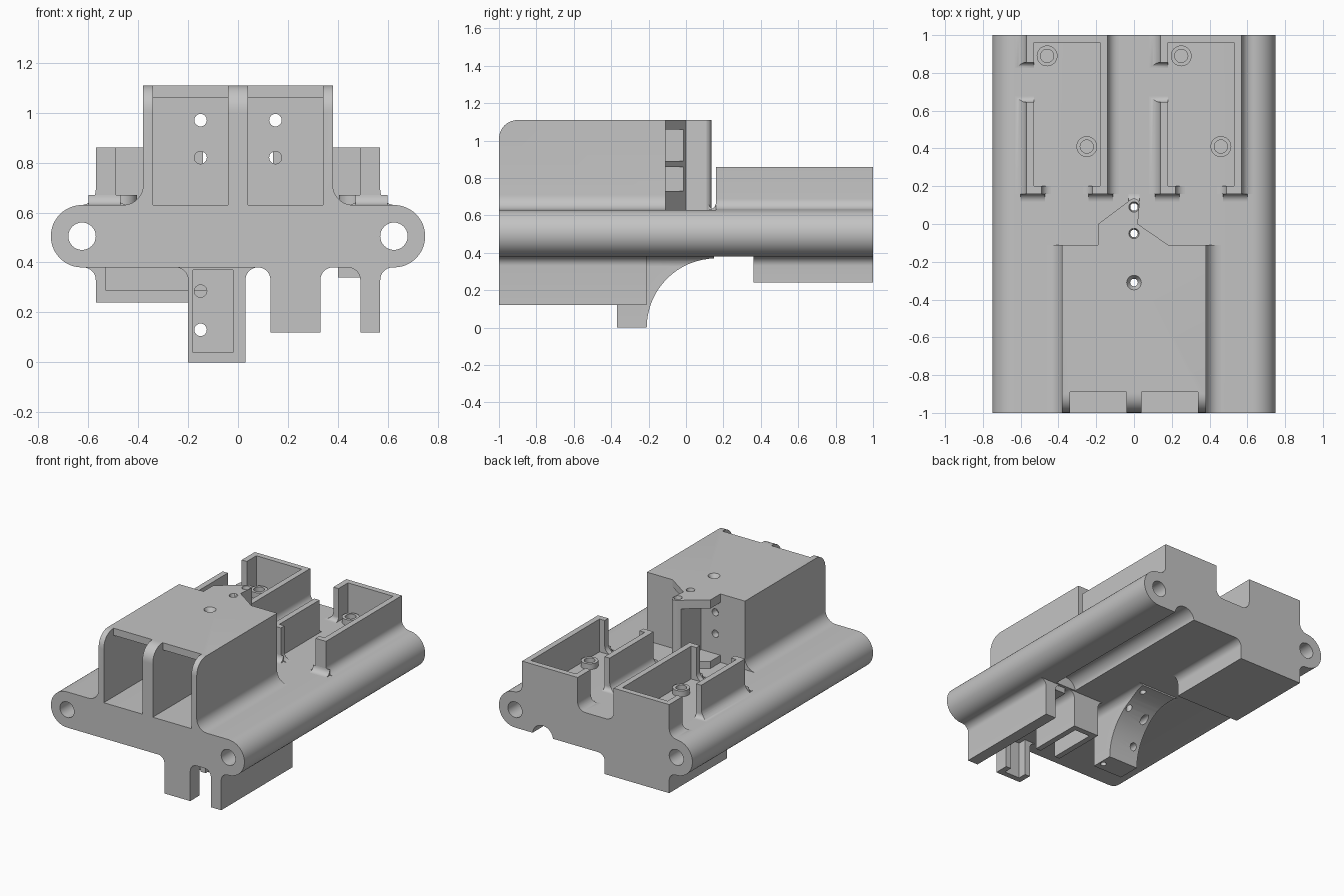
import bpy, bmesh, math
from mathutils import Vector

cube = bpy.data.objects.get("Cube")
if cube:
    bpy.data.objects.remove(cube, do_unlink=True)

grey = bpy.data.materials.new("light_grey")
grey.use_nodes = True
colour = (0.55, 0.55, 0.55, 1)
grey.diffuse_color = colour
grey.node_tree.nodes["Principled BSDF"].inputs["Base Color"].default_value = colour


def arc(cx, cy, r, a0, a1, n=8):
    """Points along an arc, angles in degrees."""
    steps = [math.radians(a0 + (a1 - a0) * i / n) for i in range(n + 1)]
    return [(cx + r * math.cos(a), cy + r * math.sin(a)) for a in steps]


def prism(name, pts, lo, hi, axis):
    """Extrude a 2D profile: (x,z) along y, (y,z) along x, (x,y) along z."""
    place = {"x": lambda p, t: (t, p[0], p[1]),
             "y": lambda p, t: (p[0], t, p[1]),
             "z": lambda p, t: (p[0], p[1], t)}[axis]
    bm = bmesh.new()
    face = bm.faces.new([bm.verts.new(place(p, lo)) for p in pts])
    out = bmesh.ops.extrude_face_region(bm, geom=[face])
    moved = [v for v in out["geom"] if isinstance(v, bmesh.types.BMVert)]
    shift = Vector(place((0, 0), hi)) - Vector(place((0, 0), lo))
    bmesh.ops.translate(bm, verts=moved, vec=shift)
    bmesh.ops.recalc_face_normals(bm, faces=bm.faces)
    mesh = bpy.data.meshes.new(name)
    bm.to_mesh(mesh)
    bm.free()
    obj = bpy.data.objects.new(name, mesh)
    bpy.context.collection.objects.link(obj)
    mesh.materials.append(grey)
    return obj


def box(name, x0, x1, y0, y1, z0, z1):
    return prism(name, [(x0, z0), (x1, z0), (x1, z1), (x0, z1)], y0, y1, "y")


def rod(name, a, b, r, lo, hi, axis, n=32):
    return prism(name, arc(a, b, r, 0, 360 - 360 / n, n - 1), lo, hi, axis)


def cone(name, x, y, z0, z1, r0, r1):
    obj = rod(name, 0, 0, 1, z0, z1, "z", 24)
    for v in obj.data.vertices:
        r = r0 if v.co.z < (z0 + z1) / 2 else r1
        v.co.x, v.co.y = x + v.co.x * r, y + v.co.y * r
    return obj


def rib(name, x0, x1, root, tip, y0, y1, r):
    """Bar standing on (or hanging from) the root height, with filleted feet."""
    s = 1 if tip > root else -1
    right = [(x, root + s * z) for x, z in arc(x1 + r, r, r, 270, 180)]
    left = [(x, root + s * z) for x, z in arc(x0 - r, r, r, 0, -90)]
    return prism(name, right + [(x1, tip), (x0, tip)] + left, y0, y1, "y")


def gap(name, a0, a1, r, lo, hi, axis):
    """Cutter for an opening down to the deck, leaving fillets in its corners."""
    z = 0.63
    return prism(name, [(a0, z + 0.4)] + arc(a0 + r, z + r, r, 180, 270)
                 + [(a0 + r, z - 0.03), (a1 - r, z - 0.03)]
                 + arc(a1 - r, z + r, r, 270, 360) + [(a1, z + 0.4)], lo, hi, axis)


def foot(name, x0, x1, y, r, s):
    """Fillet strip along x at the foot of a wall facing s*y."""
    pts = [(y + s * a, b) for a, b in arc(r, 0.63 + r, r, 180, 270)]
    return prism(name, pts + [(y, 0.63)], x0, x1, "x")


def cut(target, *cutters):
    for c in cutters:
        mod = target.modifiers.new("cut", "BOOLEAN")
        mod.operation, mod.solver, mod.object = "DIFFERENCE", "EXACT", c
        bpy.context.view_layer.update()
        graph = bpy.context.evaluated_depsgraph_get()
        mesh = bpy.data.meshes.new_from_object(target.evaluated_get(graph))
        target.modifiers.clear()
        target.data = mesh
        bpy.data.objects.remove(c, do_unlink=True)


def wire_holes(*ys):
    return [rod("wire_hole", 0, y, 0.02, -0.1, 1.3, "z", 24) for y in ys]


parts = []

# Carriage body with two rod holes and a groove underneath
body = prism("carriage_body", arc(0.625, 0.505, 0.125, -90, 90, 24)
             + arc(-0.625, 0.505, 0.125, 90, 270, 24), -1, 1, "y")
cut(body, *[rod("rod_hole", s * 0.625, 0.505, 0.055, -1.1, 1.1, "y") for s in (-1, 1)],
    rod("groove", 0.41, 0.37, 0.08, -0.2, 1.1, "y"), *wire_holes(0.09, -0.05, -0.31))
parts.append(body)

# Tall front housing with two pockets
top = 1.11
housing = rib("front_housing", -0.38, 0.38, 0.63, top, -1, -0.11, 0.08)
corner = prism("round_corner", [(-1.1, top + 0.1), (-1.1, top - 0.1)]
               + arc(-0.9, top - 0.1, 0.1, 180, 90) + [(-0.9, top + 0.1)], -0.6, 0.6, "x")
cut(housing, corner)
for s in (-1, 1):
    x0, x1 = sorted((s * 0.04, s * 0.34))
    cut(housing, box("pocket", x0, x1, -1.1, -0.16, 0.6, 1.06),
        box("top_notch", x0, x1, -1.1, -0.89, 1.0, 1.3),
        *[rod("screw_hole", s * 0.15, z, 0.025, -0.3, 0.2, "y", 24) for z in (0.82, 0.97)])
cut(housing, *wire_holes(-0.31), cone("funnel", 0, -0.31, 1.08, 1.12, 0.02, 0.045))
parts.append(housing)

# Pointed rear guide with a window on each side of the central post
guide = prism("rear_guide", [(-0.19, -0.11), (0.18, -0.11), (0.02, 0), (0.03, 0.11)]
              + arc(0, 0.105, 0.03, 10, 130, 6) + [(-0.19, 0)], 0.63, top, "z")
cut(guide, box("left_window", -0.3, -0.04, -0.12, 0.2, 0.68, 1.05),
    box("right_window", 0.04, 0.3, -0.12, 0.2, 0.73, 0.86),
    box("upper_right_window", 0.04, 0.3, -0.12, 0.2, 0.89, 1.06),
    *wire_holes(0.09, -0.05),
    *[cone("funnel", 0, y, 1.08, 1.12, 0.02, 0.03) for y in (0.09, -0.05)])
parts += [guide, foot("guide_foot", -0.03, 0.03, 0.12, 0.04, 1)]

# Two open trays at the rear, each with two screw bosses
for x, side in ((-0.57, "right"), (0.14, "left")):
    tray = rib(side + "_tray", x, x + 0.43, 0.63, 0.86, 0.16, 1, 0.06)
    cut(tray, box("well", x + 0.04, x + 0.39, 0.2, 0.96, 0.6, 0.9),
        gap("front_gap", x + 0.08, x + 0.35, 0.05, 0.1, 0.25, "y"),
        gap("side_gap", 0.645, 0.855, 0.03, x - 0.1, x + 0.1, "x"))
    parts.append(tray)
    for x0, x1 in ((x - 0.03, x + 0.1), (x + 0.33, x + 0.46)):
        parts.append(foot(side + "_tray_foot", x0, x1, 0.16, 0.04, -1))
    for dx, y in ((0.11, 0.89), (0.32, 0.41)):
        boss = rod(side + "_tray_boss", x + dx, y, 0.055, 0.63, 0.67, "z")
        cut(boss, rod("boss_hole", x + dx, y, 0.035, 0.6, 0.8, "z", 24))
        parts.append(boss)

# Hanging legs under the front half, the inner one hollow and split
parts.append(rib("outer_leg", 0.49, 0.57, 0.38, 0.12, -1, -0.21, 0.05))
parts.append(box("leg_bracket", 0.4, 0.49, -0.35, -0.22, 0.34, 0.39))
inner = rib("inner_leg", 0.13, 0.33, 0.38, 0.12, -1, -0.21, 0.05)
cut(inner, box("leg_gap", 0, 0.45, -0.9, -0.6, 0, 0.4),
    box("leg_well", 0.17, 0.29, -0.96, -0.25, 0, 0.4))
parts.append(inner)

# Hollow tongue with a curved rear gusset
tongue = rib("belt_tongue", -0.2, 0.03, 0.38, 0, -0.37, 0.15, 0.05)
cut(tongue, rod("gusset_curve", 0.16, 0, 0.37, -0.4, 0.2, "x", 64),
    box("tongue_pocket", -0.18, -0.02, -0.5, -0.28, 0.04, 0.37),
    *[rod("tongue_hole", -0.15, z, 0.025, -0.5, 0.3, "y", 24) for z in (0.13, 0.285)],
    *wire_holes(0.09, -0.05, -0.31))
parts.append(tongue)

# Lower rear casing, open to the front
casing = rib("lower_rear_casing", -0.57, -0.07, 0.38, 0.24, 0.36, 1, 0.05)
cut(casing, box("casing_pocket", -0.53, -0.11, 0.3, 0.96, 0.29, 0.4))
parts.append(casing)

# Smooth the curved faces, keep the corners sharp
bpy.ops.object.select_all(action="DESELECT")
for obj in parts:
    obj.select_set(True)
bpy.context.view_layer.objects.active = body
bpy.ops.object.shade_smooth_by_angle(angle=math.radians(30))
